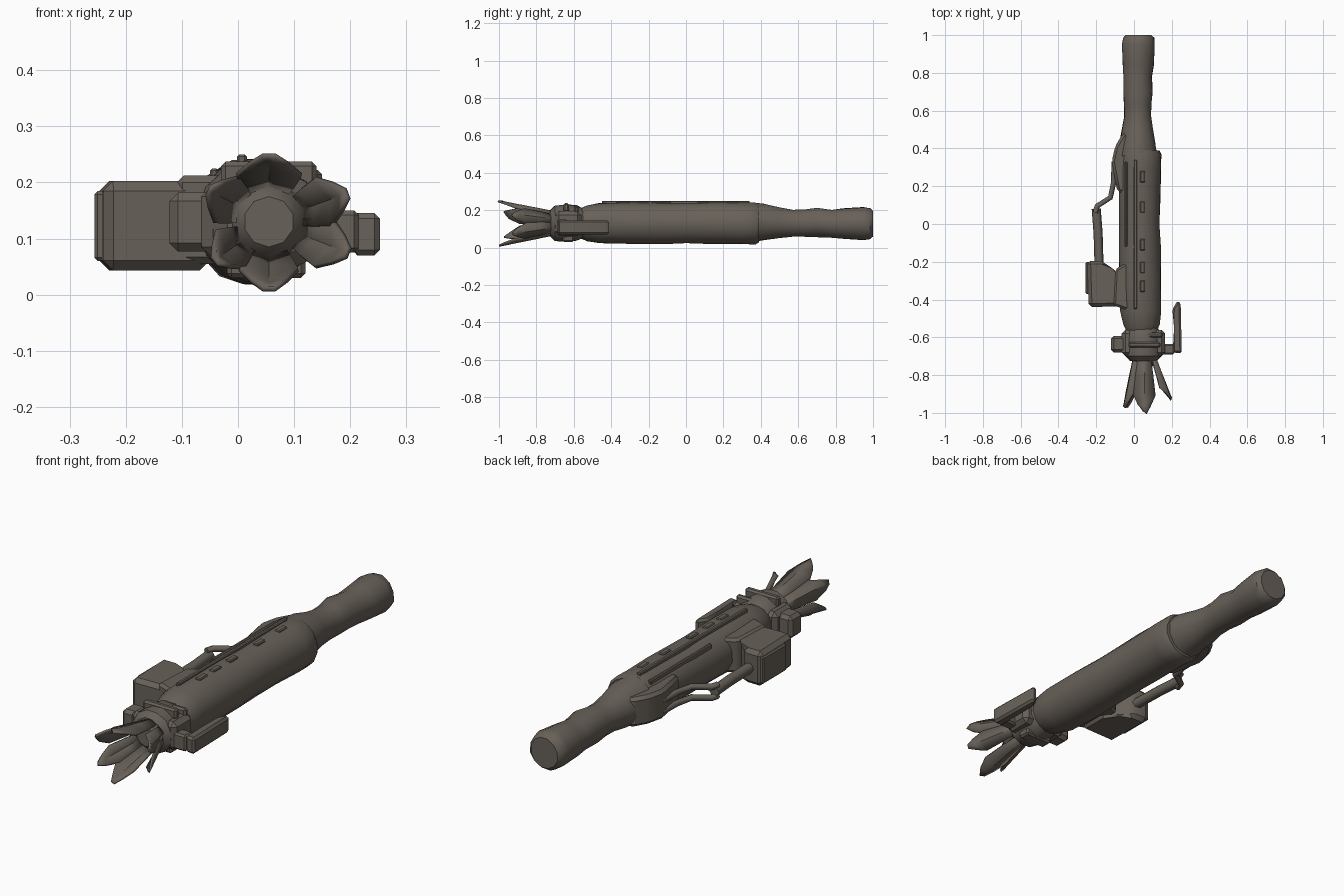
import bpy, bmesh, math, random
from mathutils import Vector

random.seed(4)
if "Cube" in bpy.data.objects:
    bpy.data.objects.remove(bpy.data.objects["Cube"])

metal = bpy.data.materials.new("weathered brown metal")
COLOUR = (0.138, 0.119, 0.100, 1)
metal.diffuse_color = COLOUR
metal.use_nodes = True
metal.node_tree.nodes["Principled BSDF"].inputs["Base Color"].default_value = COLOUR


def finish(name, bm, angle=40):
    bmesh.ops.recalc_face_normals(bm, faces=bm.faces)
    mesh = bpy.data.meshes.new(name)
    bm.to_mesh(mesh)
    bm.free()
    obj = bpy.data.objects.new(name, mesh)
    bpy.context.collection.objects.link(obj)
    mesh.materials.append(metal)
    bpy.ops.object.select_all(action='DESELECT')
    obj.select_set(True)
    bpy.context.view_layer.objects.active = obj
    bpy.ops.object.shade_smooth_by_angle(angle=math.radians(angle))
    return obj


def tube(name, rows, sides=14, dent=0.0):
    """Capped rings along y; each row is y, centre x, centre z, radius."""
    bm = bmesh.new()
    rings = []
    for y, cx, cz, r in rows:
        ring = []
        for i in range(sides):
            a = math.tau * (i + 0.5) / sides
            k = r * (1 + random.uniform(-dent, dent))
            ring.append(bm.verts.new((cx + k * math.cos(a), y, cz + k * math.sin(a))))
        rings.append(ring)
    for a, b in zip(rings, rings[1:]):
        for i in range(sides):
            j = (i + 1) % sides
            bm.faces.new((a[i], a[j], b[j], b[i]))
    bm.faces.new(rings[0])
    bm.faces.new(rings[-1])
    return finish(name, bm)


def prism(name, outline, z0, z1, bevel=0.012):
    """Top-down outline raised from z0 to z1 with softened edges."""
    bm = bmesh.new()
    low = [bm.verts.new((x, y, z0)) for x, y in outline]
    high = [bm.verts.new((x, y, z1)) for x, y in outline]
    n = len(outline)
    bm.faces.new(low)
    bm.faces.new(high)
    for i in range(n):
        j = (i + 1) % n
        bm.faces.new((low[i], low[j], high[j], high[i]))
    if bevel:
        bmesh.ops.bevel(bm, geom=bm.edges[:], offset=bevel, segments=1, affect='EDGES')
    return finish(name, bm, 30)


def block(name, x0, x1, y0, y1, z0, z1, bevel=0.008):
    return prism(name, [(x0, y0), (x1, y0), (x1, y1), (x0, y1)], z0, z1, bevel)


def rod(name, points, radius):
    curve = bpy.data.curves.new(name, 'CURVE')
    curve.dimensions = '3D'
    curve.bevel_depth = radius
    curve.bevel_resolution = 1
    curve.use_fill_caps = True
    spline = curve.splines.new('POLY')
    spline.points.add(len(points) - 1)
    for p, co in zip(spline.points, points):
        p.co = (*co, 1)
    obj = bpy.data.objects.new(name, curve)
    bpy.context.collection.objects.link(obj)
    curve.materials.append(metal)


def petal(name, tip, width):
    """Torn, creased blade running from the muzzle root to its tip."""
    bm = bmesh.new()
    tip = Vector(tip)
    centre = Vector((0.055, -0.70, 0.13))
    out = Vector((tip.x - centre.x, 0, tip.z - centre.z)).normalized()
    side = Vector((-out.z, 0, out.x))
    root = centre + out * 0.06
    rows = []
    for t, w, crease in ((0, 0.55, 0.012), (0.35, 0.8, 0.016), (0.7, 1, 0.018), (0.88, 0.6, 0.008), (1, 0.2, 0)):
        p = root.lerp(tip, t)
        jag = Vector((0, random.uniform(-0.012, 0.012) * t, 0))
        edge = side * w * width
        rows.append([bm.verts.new(q) for q in
                     (p - edge - out * crease + jag, p, p + edge - out * crease - jag)])
    for a, b in zip(rows, rows[1:]):
        for i in range(2):
            bm.faces.new((a[i], a[i + 1], b[i + 1], b[i]))
    obj = finish(name, bm, 25)
    solid = obj.modifiers.new("thickness", 'SOLIDIFY')
    solid.thickness = 0.009
    solid.offset = 0


# Main barrel and its rear step
tube("barrel", [
    (-0.57, 0.04, 0.13, 0.080), (-0.53, 0.04, 0.13, 0.097), (-0.46, 0.035, 0.13, 0.109),
    (-0.30, 0.032, 0.13, 0.113), (-0.12, 0.03, 0.13, 0.112), (0.0, 0.03, 0.13, 0.109),
    (0.15, 0.03, 0.13, 0.113), (0.30, 0.032, 0.13, 0.113), (0.37, 0.032, 0.13, 0.114),
    (0.39, 0.03, 0.13, 0.104)], 16, 0.025)

# Battered rear grip with a rounded end
tube("grip", [
    (0.36, 0.018, 0.135, 0.106), (0.42, 0.018, 0.137, 0.098), (0.50, 0.018, 0.132, 0.084),
    (0.57, 0.02, 0.13, 0.073), (0.63, 0.02, 0.13, 0.074), (0.70, 0.02, 0.134, 0.080),
    (0.78, 0.02, 0.127, 0.077), (0.84, 0.023, 0.128, 0.083), (0.95, 0.023, 0.128, 0.090),
    (0.985, 0.025, 0.128, 0.085), (1.0, 0.025, 0.128, 0.070)], 12, 0.03)

# Collar behind the torn muzzle
tube("collar", [
    (-0.725, 0.05, 0.13, 0.072), (-0.70, 0.05, 0.13, 0.098), (-0.64, 0.05, 0.13, 0.102),
    (-0.585, 0.05, 0.13, 0.098), (-0.55, 0.045, 0.13, 0.082)], 12, 0.03)
block("collar_band", -0.065, 0.165, -0.70, -0.56, 0.065, 0.195, 0.02)
block("collar_top_bar", -0.03, 0.14, -0.655, -0.625, 0.19, 0.237)
block("collar_top_clip", 0.02, 0.15, -0.60, -0.575, 0.18, 0.222)
block("collar_lower_bar", -0.02, 0.12, -0.66, -0.60, 0.03, 0.07)
block("collar_knob", -0.122, -0.04, -0.68, -0.592, 0.077, 0.182, 0.015)

# Side lever on a short bracket
block("lever_bracket", 0.13, 0.215, -0.69, -0.635, 0.075, 0.15)
prism("lever", [(0.205, -0.68), (0.253, -0.685), (0.247, -0.42), (0.232, -0.405),
                (0.203, -0.45), (0.212, -0.55)], 0.07, 0.146, 0.010)

# Torn muzzle petals around a hollow root
tube("muzzle_root", [(-0.755, 0.055, 0.13, 0.045), (-0.735, 0.055, 0.13, 0.064),
                     (-0.70, 0.052, 0.13, 0.076)], 10)
petal("petal_top", (0.055, -0.995, 0.247), 0.058)
petal("petal_upper_outer", (0.193, -0.925, 0.180), 0.045)
petal("petal_lower_outer", (0.195, -0.925, 0.075), 0.045)
petal("petal_bottom", (0.055, -0.995, 0.010), 0.052)
petal("petal_lower_inner", (-0.04, -0.965, 0.062), 0.042)
petal("petal_upper_inner", (-0.05, -0.970, 0.185), 0.046)

# Side box with a raised outer plate and a neck into the barrel
prism("side_box", [(-0.24, -0.44), (-0.248, -0.195), (-0.16, -0.195), (-0.125, -0.25),
                   (-0.05, -0.29), (-0.05, -0.435)], 0.043, 0.203, 0.018)
block("side_box_plate", -0.256, -0.235, -0.37, -0.20, 0.06, 0.185, 0.006)
prism("side_box_neck", [(-0.11, -0.43), (-0.10, -0.24), (0.0, -0.18), (0.0, -0.47)],
      0.055, 0.212, 0.012)

# Handle bar from the box, forked to the rear mount
rod("handle_bar", [(-0.185, -0.22, 0.12), (-0.19, -0.05, 0.12), (-0.2, 0.08, 0.12)], 0.024)
for z in (0.095, 0.145):
    rod("handle_fork", [(-0.205, 0.06, z), (-0.195, 0.095, z), (-0.125, 0.14, z),
                        (-0.108, 0.22, z), (-0.105, 0.33, z)], 0.014)
prism("rear_mount", [(-0.118, 0.33), (-0.10, 0.41), (-0.06, 0.48), (-0.02, 0.48),
                     (-0.02, 0.16), (-0.088, 0.17)], 0.065, 0.20, 0.014)

# Top rail with small worn notches beside it
block("top_rail", -0.002, 0.016, -0.45, 0.34, 0.22, 0.25, 0.004)
block("top_rail_side", -0.05, -0.035, -0.12, 0.33, 0.20, 0.225, 0.004)
for y in (-0.36, -0.26, -0.14, 0.06, 0.22):
    block("rail_tooth", 0.032, 0.058, y, y + 0.06, 0.225, 0.246, 0.004)
